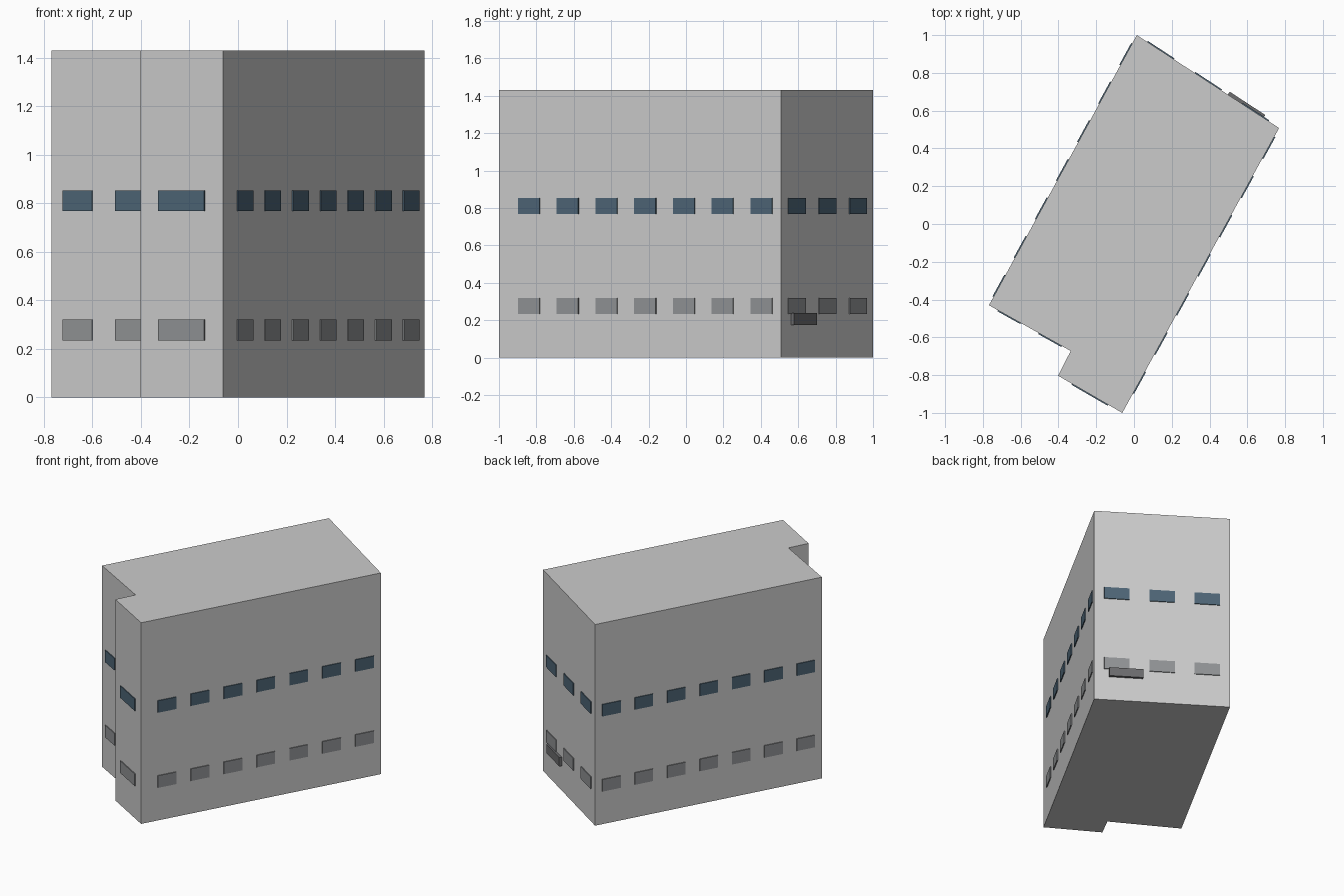
import bpy, bmesh
from mathutils import Vector, Matrix

if "Cube" in bpy.data.objects:
    bpy.data.objects.remove(bpy.data.objects["Cube"])

HEIGHT = 1.43
# Footprint corners, counter-clockwise
A, B, C = Vector((0.768, 0.508)), Vector((0.015, 1.0)), Vector((-0.768, -0.43))
D, E, F = Vector((-0.335, -0.672)), Vector((-0.402, -0.803)), Vector((-0.062, -1.0))


def paint(name, rgb):
    mat = bpy.data.materials.new(name)
    mat.diffuse_color = (*rgb, 1)
    mat.use_nodes = True
    mat.node_tree.nodes["Principled BSDF"].inputs["Base Color"].default_value = mat.diffuse_color
    return mat


def finish(name, bm, mat=None):
    mesh = bpy.data.meshes.new(name)
    bm.to_mesh(mesh)
    bm.free()
    if mat:
        mesh.materials.append(mat)
    obj = bpy.data.objects.new(name, mesh)
    bpy.context.collection.objects.link(obj)


def wall_box(bm, p, q, t, width, z0, z1, out):
    """Box set into wall p-q at fraction t, standing proud by `out`."""
    along = (q - p).normalized()
    normal = Vector((along.y, -along.x))
    inset = 0.006
    c = p.lerp(q, t) + normal * (out - inset) / 2
    frame = Matrix(((along.x, normal.x, 0, c.x),
                    (along.y, normal.y, 0, c.y),
                    (0, 0, 1, (z0 + z1) / 2),
                    (0, 0, 0, 1)))
    # along x normal points down, so swap the sign of the normal axis to keep faces outward
    frame = frame @ Matrix.Diagonal((width, -(out + inset), z1 - z0, 1))
    bmesh.ops.create_cube(bm, size=1, matrix=frame)


# Main block: extruded footprint
bm = bmesh.new()
base = bm.faces.new([bm.verts.new((*p, 0)) for p in (A, B, C, D, E, F)])
top = bmesh.ops.extrude_face_region(bm, geom=[base], use_keep_orig=True)
bmesh.ops.translate(bm, vec=(0, 0, HEIGHT),
                    verts=[g for g in top["geom"] if isinstance(g, bmesh.types.BMVert)])
bmesh.ops.recalc_face_normals(bm, faces=bm.faces)
finish("building_block", bm)

# Window rows: wall ends, count, where the row starts along the wall
walls = {
    "right": (F, A, 7, 0.0385),
    "back": (A, B, 3, 0),
    "left": (B, C, 7, 0),
    "front": (C, D, 2, 0),
    "front_wing": (E, F, 1, 0),
}
storeys = {
    "lower": (0.234, 0.32, paint("shutter_grey", (0.28, 0.29, 0.3))),
    "upper": (0.768, 0.853, paint("window_blue", (0.075, 0.13, 0.18))),
}
for storey, (z0, z1, mat) in storeys.items():
    for side, (p, q, n, start) in walls.items():
        bm = bmesh.new()
        pitch = (1 - start) / n
        for i in range(n):
            wall_box(bm, p, q, start + (i + 0.5) * pitch,
                     0.56 * (q - p).length * pitch, z0, z1, 0.006)
        bmesh.ops.recalc_face_normals(bm, faces=bm.faces)
        finish(f"{storey}_windows_{side}", bm, mat)

# Small canopy over the entrance on the back wall
bm = bmesh.new()
wall_box(bm, A, B, 0.235, 0.225, 0.175, 0.238, 0.018)
bmesh.ops.recalc_face_normals(bm, faces=bm.faces)
finish("entrance_canopy", bm, paint("canopy_grey", (0.15, 0.15, 0.155)))
